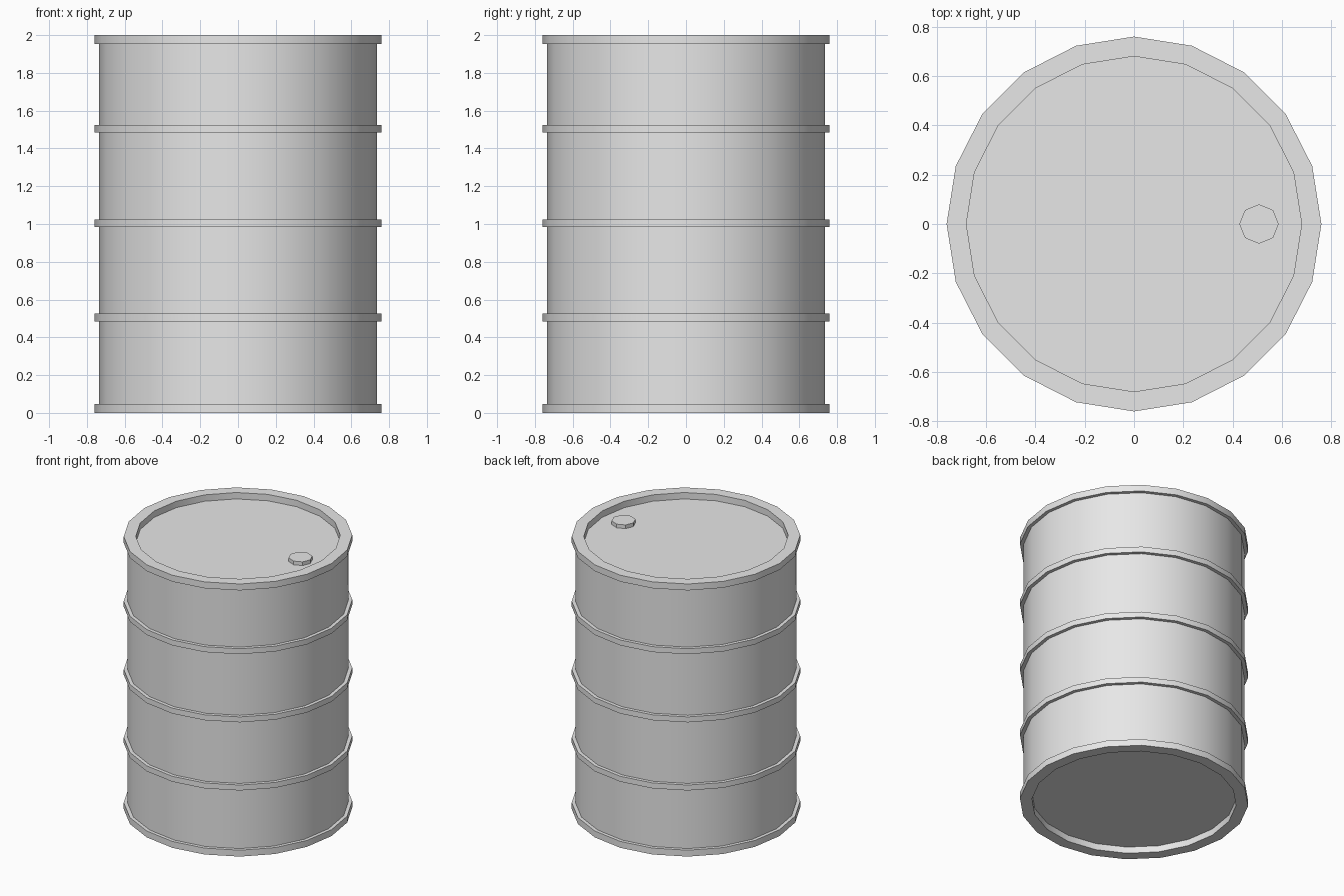
import bpy
import bmesh
from math import cos, sin, tau, radians

cube = bpy.data.objects.get("Cube")
if cube:
    bpy.data.objects.remove(cube, do_unlink=True)

# Single painted-metal colour
metal = bpy.data.materials.new("grey_metal")
metal.use_nodes = True
GREY = (0.8, 0.8, 0.8, 1)
metal.diffuse_color = GREY
metal.node_tree.nodes["Principled BSDF"].inputs["Base Color"].default_value = GREY


def lathe(name, profile, sides=20, closed=False, caps=False, location=(0, 0, 0)):
    """Revolve (radius, height) points around z into a faceted solid."""
    bm = bmesh.new()
    rings = [[bm.verts.new((r * cos(tau * i / sides), r * sin(tau * i / sides), z))
              for i in range(sides)] for r, z in profile]
    pairs = list(zip(rings, rings[1:]))
    if closed:
        pairs.append((rings[-1], rings[0]))
    for a, b in pairs:
        for i in range(sides):
            j = (i + 1) % sides
            bm.faces.new((a[i], a[j], b[j], b[i]))
    if caps:
        bm.faces.new(rings[0])
        bm.faces.new(rings[-1])
    bmesh.ops.recalc_face_normals(bm, faces=bm.faces)
    mesh = bpy.data.meshes.new(name)
    bm.to_mesh(mesh)
    bm.free()
    mesh.materials.append(metal)
    obj = bpy.data.objects.new(name, mesh)
    obj.location = location
    bpy.context.collection.objects.link(obj)
    bpy.ops.object.select_all(action="DESELECT")
    obj.select_set(True)
    bpy.context.view_layer.objects.active = obj
    bpy.ops.object.shade_smooth_by_angle(angle=radians(30))
    return obj


HEIGHT, WALL, RIM, LID = 2.0, 0.735, 0.76, 0.68
LIP = 0.047

# Drum shell: recessed ends with a raised rim at top and bottom
lower = [(LID, LIP), (LID, 0), (RIM, 0), (RIM, LIP), (WALL, LIP)]
upper = [(r, HEIGHT - z) for r, z in reversed(lower)]
lathe("drum_shell", lower + upper, caps=True)

# Reinforcing hoops around the wall
for label, z in (("lower", 0.505), ("middle", 1.005), ("upper", 1.505)):
    h = 0.02
    lathe(label + "_hoop",
          [(WALL - 0.02, -h), (RIM, -h), (RIM, h), (WALL - 0.02, h)],
          closed=True, location=(0, 0, z))

# Filler cap on the lid
lathe("filler_cap", [(0.08, -0.01), (0.08, 0.027)], sides=8, caps=True,
      location=(0.507, 0, HEIGHT - LIP))
